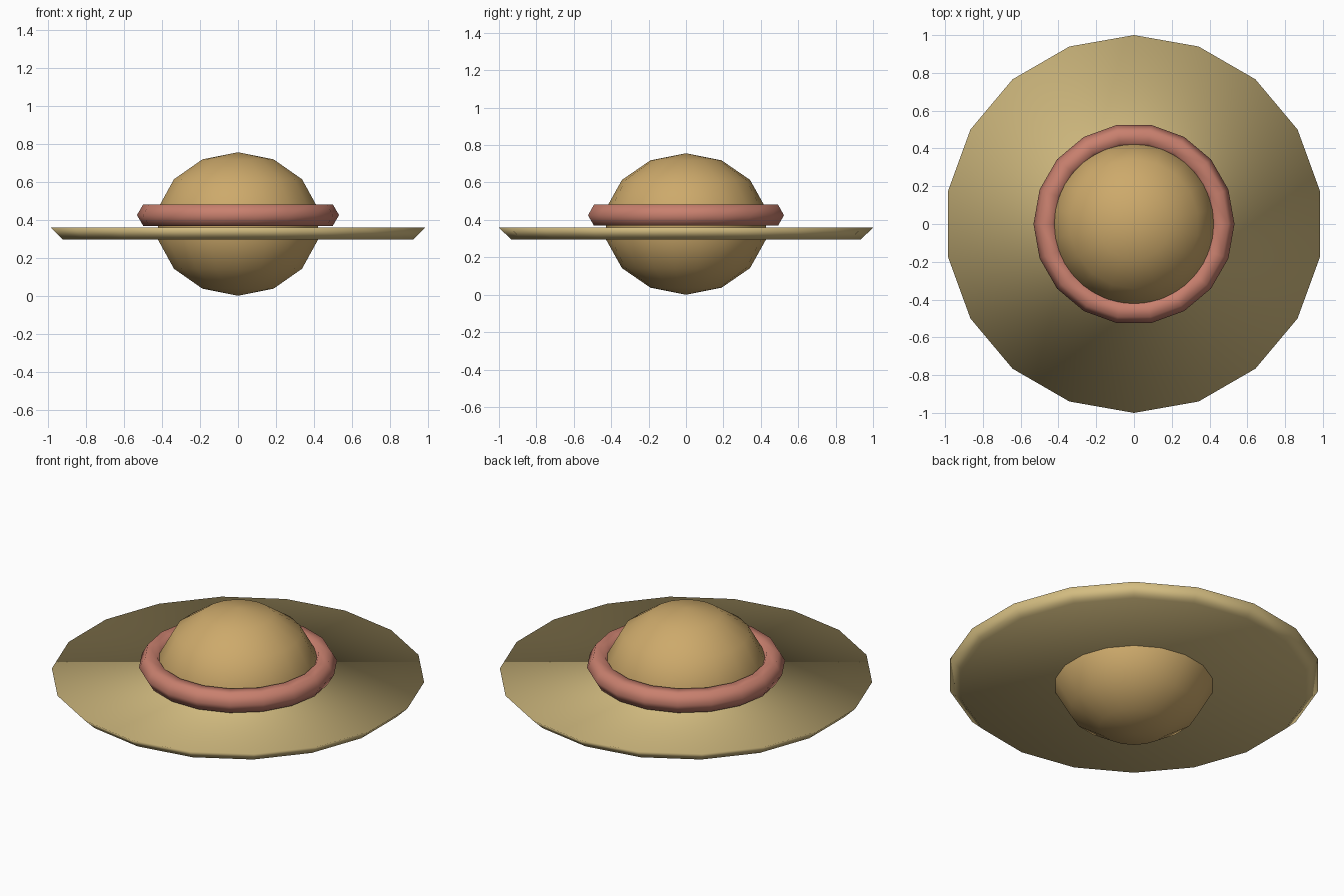
import bpy

if "Cube" in bpy.data.objects:
    bpy.data.objects.remove(bpy.data.objects["Cube"])

SIDES = 18


def finish(name, color):
    """Name, smooth and colour the primitive just added."""
    obj = bpy.context.object
    obj.name = name
    bpy.ops.object.transform_apply(location=False, rotation=False, scale=True)
    bpy.ops.object.shade_smooth()
    mat = bpy.data.materials.new(name + "_colour")
    mat.diffuse_color = (*color, 1)
    mat.use_nodes = True
    mat.node_tree.nodes["Principled BSDF"].inputs["Base Color"].default_value = mat.diffuse_color
    obj.data.materials.append(mat)
    return obj


# Crown: slightly flattened low-poly ball passing through the brim
bpy.ops.mesh.primitive_uv_sphere_add(segments=SIDES, ring_count=7, radius=1,
                                     location=(0, 0, 0.378))
bpy.context.object.scale = (0.438, 0.438, 0.378)
finish("crown", (0.61, 0.40, 0.147))

# Brim: thin disc, wider at the top than underneath, shaded smooth all over
bpy.ops.mesh.primitive_cone_add(vertices=SIDES, radius1=0.935, radius2=1.0,
                                depth=0.063, location=(0, 0, 0.327))
finish("brim", (0.66, 0.51, 0.22))

# Band: six-sided ring around the crown
bpy.ops.mesh.primitive_torus_add(major_segments=SIDES, minor_segments=6,
                                 major_radius=0.467, minor_radius=0.065,
                                 location=(0, 0, 0.425))
finish("band", (0.58, 0.215, 0.156))
